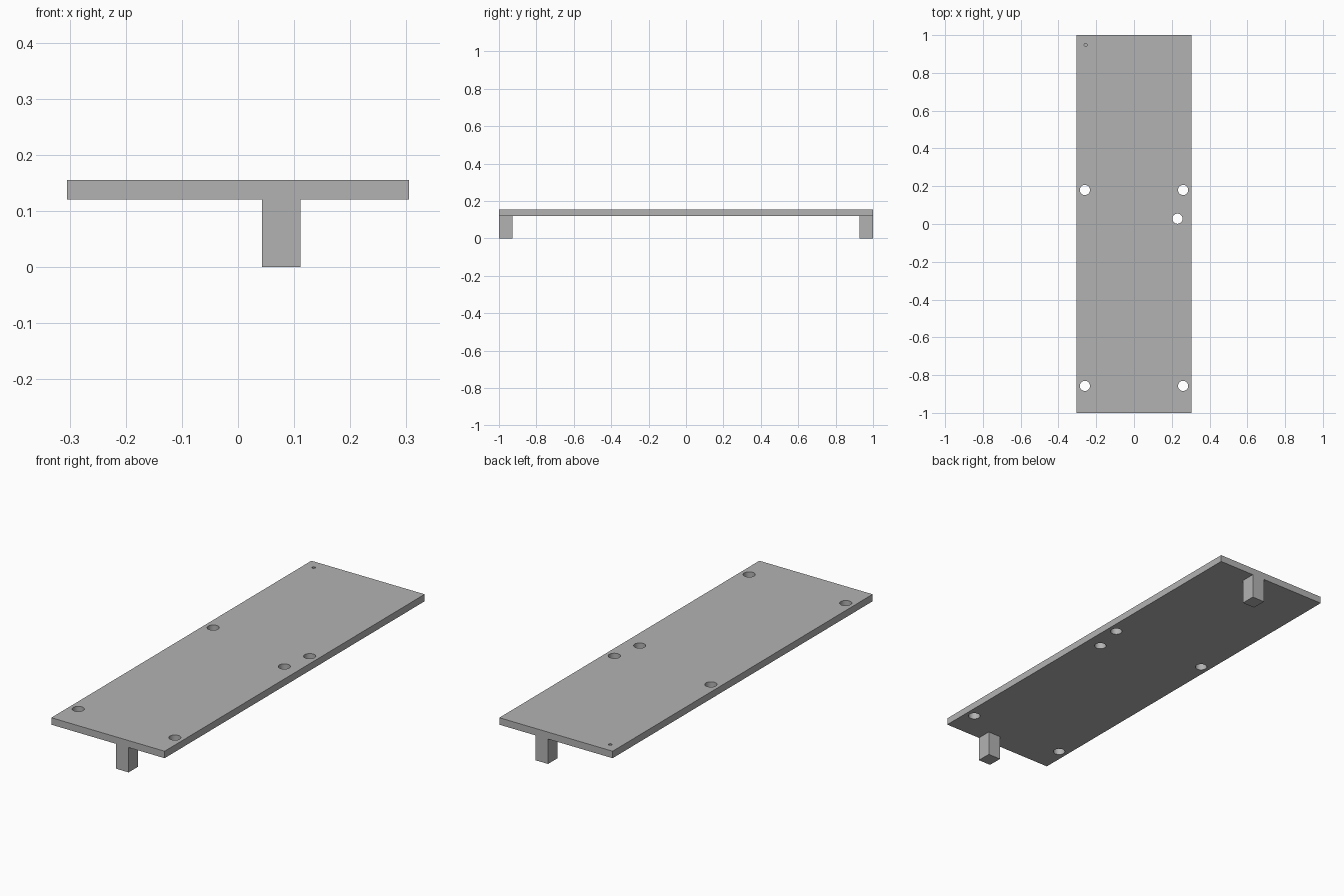
import bpy
import math

cube = bpy.data.objects.get("Cube")
if cube:
    bpy.data.objects.remove(cube, do_unlink=True)

HALF_W, UNDER, TOP = 0.305, 0.121, 0.155

grey = bpy.data.materials.new("matte_grey")
grey.use_nodes = True
colour = (0.45, 0.45, 0.45, 1)
grey.diffuse_color = colour
grey.node_tree.nodes["Principled BSDF"].inputs["Base Color"].default_value = colour


def box(name, x, y, z):
    """Box spanning the given (low, high) ranges."""
    spans = (x, y, z)
    bpy.ops.mesh.primitive_cube_add(size=1, location=[(a + b) / 2 for a, b in spans])
    obj = bpy.context.object
    obj.name = name
    obj.scale = [b - a for a, b in spans]
    bpy.ops.object.transform_apply(location=False, rotation=False, scale=True)
    obj.data.materials.append(grey)
    return obj


def drill(target, x, y, radius, bottom):
    """Cut a round hole from above the plate down to the given height."""
    above = TOP + 0.05
    bpy.ops.mesh.primitive_cylinder_add(
        vertices=32, radius=radius, depth=above - bottom,
        location=(x, y, (above + bottom) / 2))
    cutter = bpy.context.object
    cutter.name = "hole_cutter"
    cutter.hide_render = True
    cutter.data.materials.append(grey)
    bpy.context.view_layer.objects.active = target
    mod = target.modifiers.new("hole", "BOOLEAN")
    mod.operation = "DIFFERENCE"
    mod.solver = "EXACT"
    mod.object = cutter
    bpy.ops.object.modifier_apply(modifier=mod.name)
    bpy.data.objects.remove(cutter, do_unlink=True)


# Flat plate
plate = box("plate", (-HALF_W, HALF_W), (-1, 1), (UNDER, TOP))

# Four mounting holes, one extra hole, and a small blind hole in the back corner
for y in (-0.857, 0.18):
    for x in (-0.26, 0.26):
        drill(plate, x, y, 0.027, 0)
drill(plate, 0.23, 0.028, 0.027, 0)
drill(plate, -0.256, 0.948, 0.008, TOP - 0.015)

# Smooth hole walls with sharp rims
bpy.ops.object.select_all(action="DESELECT")
plate.select_set(True)
bpy.context.view_layer.objects.active = plate
bpy.ops.object.shade_smooth_by_angle(angle=math.radians(30))

# Off-centre legs flush with both ends
for name, y in (("front_leg", (-1, -0.928)), ("back_leg", (0.928, 1))):
    box(name, (0.043, 0.111), y, (0, UNDER))
